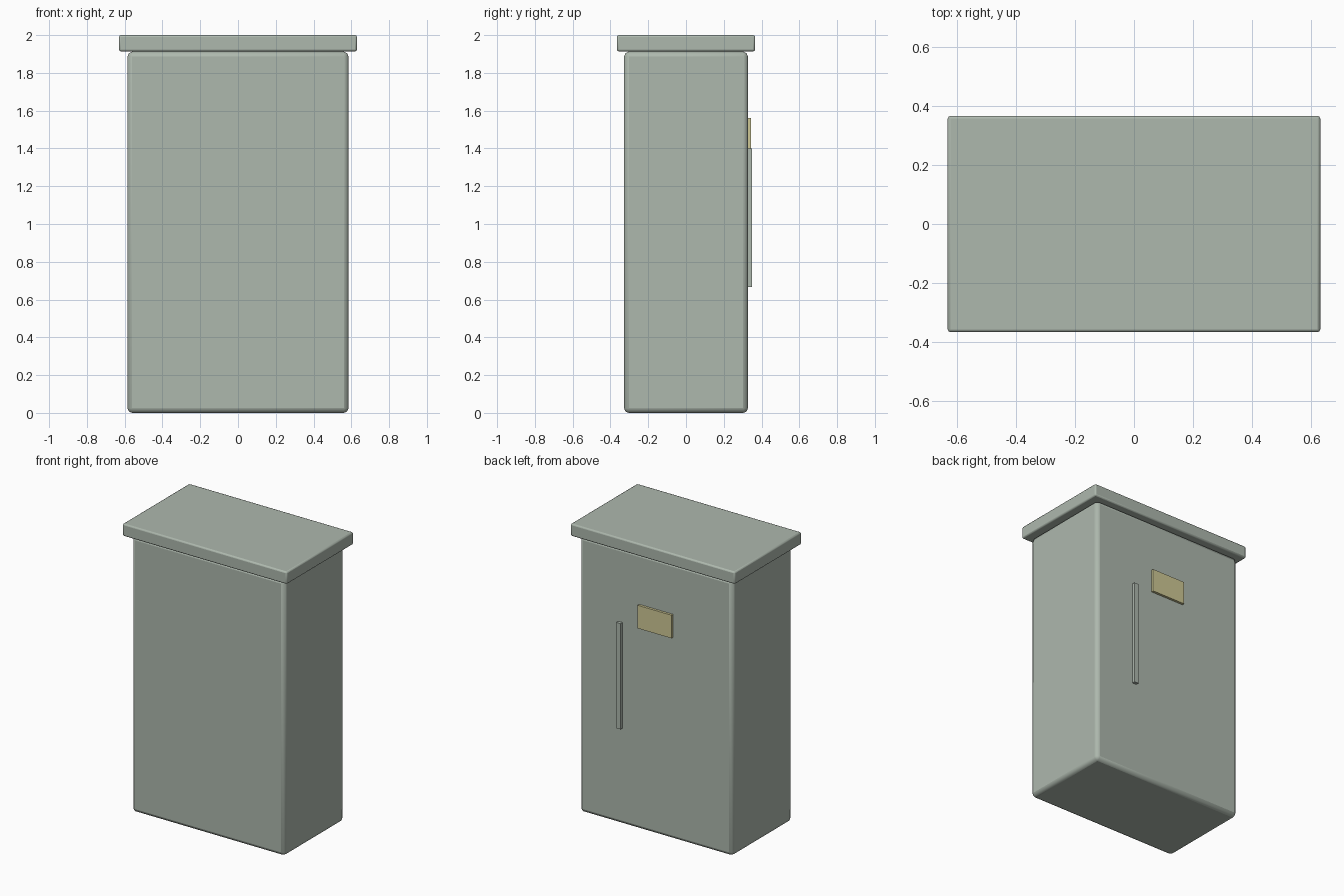
import bpy

if "Cube" in bpy.data.objects:
    bpy.data.objects.remove(bpy.data.objects["Cube"])


def material(name, color):
    m = bpy.data.materials.new(name)
    m.diffuse_color = (*color, 1.0)
    m.use_nodes = True
    m.node_tree.nodes["Principled BSDF"].inputs["Base Color"].default_value = m.diffuse_color
    return m


def box(name, lo, hi, mat, bevel=0.0, segments=2):
    """Bevelled box between two corners."""
    bpy.ops.mesh.primitive_cube_add(
        size=1, location=[(a + b) / 2 for a, b in zip(lo, hi)])
    ob = bpy.context.object
    ob.name = name
    ob.scale = [b - a for a, b in zip(lo, hi)]
    bpy.ops.object.transform_apply(location=False, rotation=False, scale=True)
    ob.data.materials.append(mat)
    if bevel:
        mod = ob.modifiers.new("Bevel", 'BEVEL')
        mod.width = bevel
        mod.segments = segments
    bpy.ops.object.shade_smooth_by_angle()
    return ob


green = material("painted_metal", (0.42, 0.48, 0.42))
yellow = material("warning_yellow", (0.62, 0.58, 0.30))

# Cabinet body and overhanging lid
box("cabinet_body", (-0.585, -0.328, 0), (0.585, 0.328, 1.912), green, 0.025)
box("cabinet_lid", (-0.63, -0.366, 1.914), (0.63, 0.366, 2), green, 0.01)

# Long door handle and sign plate on the back
box("door_handle", (0.257, 0.32, 0.667), (0.289, 0.35, 1.40), green)
box("sign_plate", (-0.13, 0.32, 1.40), (0.13, 0.345, 1.56), yellow)
